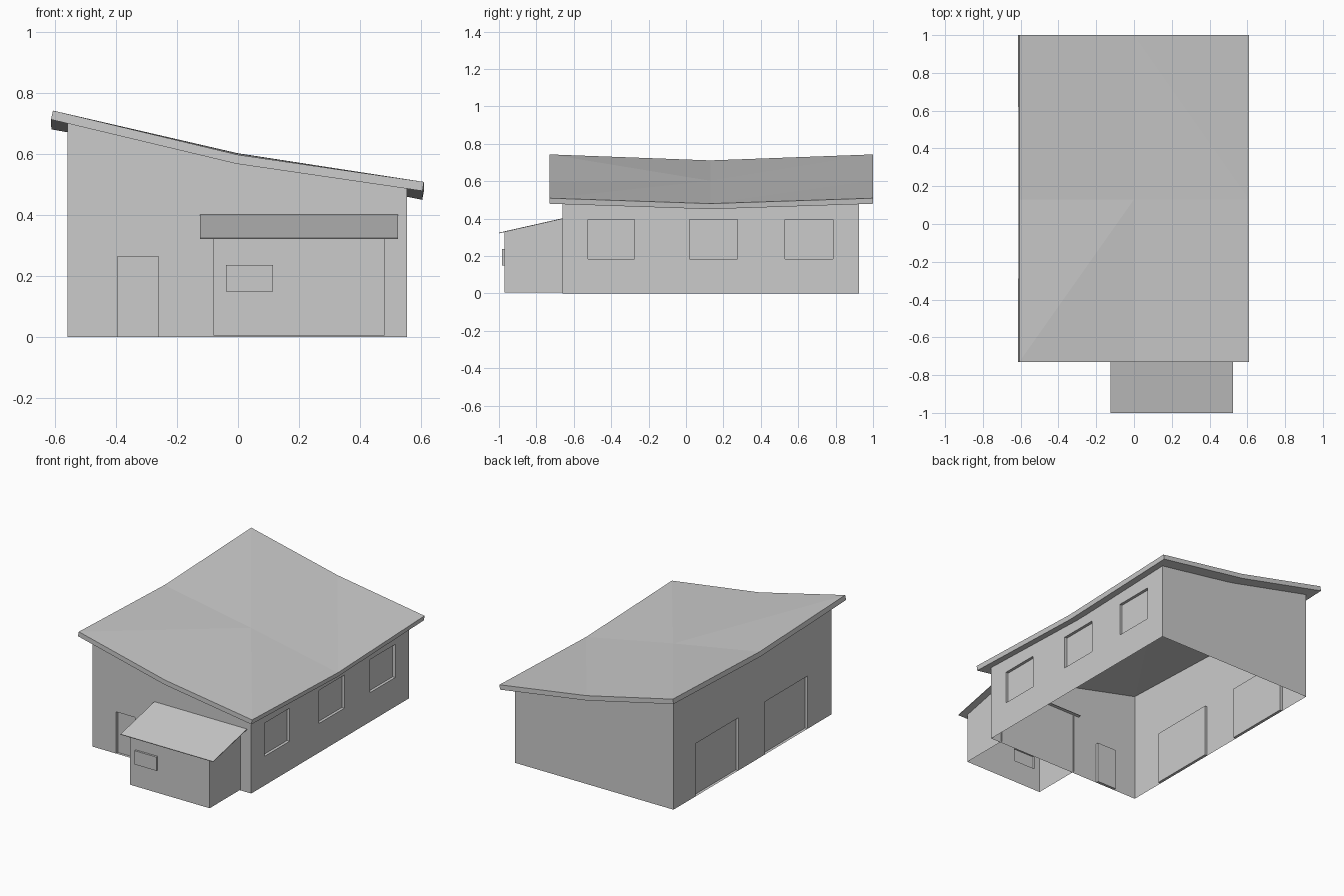
import bpy, bmesh
from mathutils import Vector

if "Cube" in bpy.data.objects:
    bpy.data.objects.remove(bpy.data.objects["Cube"])


def finish(bm, name):
    mesh = bpy.data.meshes.new(name)
    bm.to_mesh(mesh)
    bm.free()
    ob = bpy.data.objects.new(name, mesh)
    bpy.context.collection.objects.link(ob)
    return ob


def cut_opening(bm, axis, plane, a0, a1, z0, z1, shift):
    """Cut a rectangle in the wall lying on one axis plane and shift its panel."""
    other = 1 - axis

    def point(a, z, off=0.0):
        p = Vector((0, 0, z))
        p[axis] = plane + off
        p[other] = a
        return p

    def wall_faces():
        return [f for f in bm.faces
                if all(abs(v.co[axis] - plane) < 1e-4 for v in f.verts)]

    for along, value in ((other, a0), (other, a1), (2, z0), (2, z1)):
        faces = wall_faces()
        geom = faces + list({e for f in faces for e in f.edges}) \
            + list({v for f in faces for v in f.verts})
        no = Vector((0, 0, 0))
        no[along] = 1
        bmesh.ops.bisect_plane(bm, geom=geom, dist=1e-5, plane_co=no * value, plane_no=no)
    hole = []
    for f in wall_faces():
        c = f.calc_center_median()
        if a0 < c[other] < a1 and z0 < c.z < z1:
            hole.append(f)
    bmesh.ops.delete(bm, geom=hole, context='FACES')
    corners = ((a0, z0), (a1, z0), (a1, z1), (a0, z1))
    outer = [bm.verts.new(point(a, z)) for a, z in corners]
    inner = [bm.verts.new(point(a, z, shift)) for a, z in corners]
    bm.faces.new(inner)
    for i in range(4):
        j = (i + 1) % 4
        bm.faces.new((outer[i], outer[j], inner[j], inner[i]))


def walls(name, path, base, closed, openings):
    """Open-bottomed wall shell from (x, y, top height) points."""
    bm = bmesh.new()
    low = [bm.verts.new((x, y, base)) for x, y, z in path]
    top = [bm.verts.new(p) for p in path]
    n = len(path)
    for i in range(n if closed else n - 1):
        j = (i + 1) % n
        bm.faces.new((low[i], low[j], top[j], top[i]))
    for o in openings:
        cut_opening(bm, *o)
    bmesh.ops.remove_doubles(bm, verts=bm.verts[:], dist=1e-4)
    bmesh.ops.recalc_face_normals(bm, faces=bm.faces[:])
    return finish(bm, name)


def sheet(name, xs, ys, heights, thickness, flipped=()):
    """Triangulated roof sheet over a grid; diagonals run towards the centre."""
    bm = bmesh.new()
    v = [[bm.verts.new((x, y, heights[j][i])) for i, x in enumerate(xs)]
         for j, y in enumerate(ys)]
    for j in range(len(ys) - 1):
        for i in range(len(xs) - 1):
            a, b, c, d = v[j][i], v[j][i + 1], v[j + 1][i + 1], v[j + 1][i]
            if ((i + j) % 2 == 1) != ((i, j) in flipped):
                a, b, c, d = b, c, d, a
            bm.faces.new((a, b, c))
            bm.faces.new((a, c, d))
    ob = finish(bm, name)
    mod = ob.modifiers.new("thickness", 'SOLIDIFY')
    mod.thickness = thickness
    mod.offset = -1
    return ob


# Main walls with recessed front door, side windows and two wide doors
D = 0.018
L, R, F, B, M = -0.56, 0.555, -0.66, 0.925, 0.13
openings = [(1, F, -0.395, -0.26, 0.0, 0.265, D)]
openings += [(0, R, a, b, 0.185, 0.395, -D)
             for a, b in ((-0.525, -0.275), (0.02, 0.275), (0.53, 0.785))]
openings += [(0, L, a, b, 0.0, 0.335, D) for a, b in ((-0.42, 0.01), (0.275, 0.705))]
walls("main_walls",
      [(L, F, 0.702), (0, F, 0.572), (R, F, 0.490), (R, M, 0.460),
       (R, B, 0.490), (0, B, 0.574), (L, B, 0.702), (L, M, 0.672)],
      0.0, True, openings)

# Sagging main roof
sheet("main_roof", (-0.607, 0, 0.61), (-0.73, M, 1.0),
      ((0.743, 0.598, 0.509), (0.711, 0.602, 0.480), (0.743, 0.603, 0.509)),
      0.03, flipped=((1, 1),))

# Front annex walls with a projecting window
walls("annex_walls",
      [(-0.08, -0.65, 0.401), (-0.08, -0.97, 0.328),
       (0.48, -0.97, 0.328), (0.48, -0.65, 0.401)],
      0.005, False, [(1, -0.97, -0.04, 0.115, 0.15, 0.237, -0.013)])

# Annex lean-to roof
sheet("annex_roof", (-0.125, 0.525), (-1.0, -0.645),
      ((0.325, 0.325), (0.405, 0.405)), 0.004)
